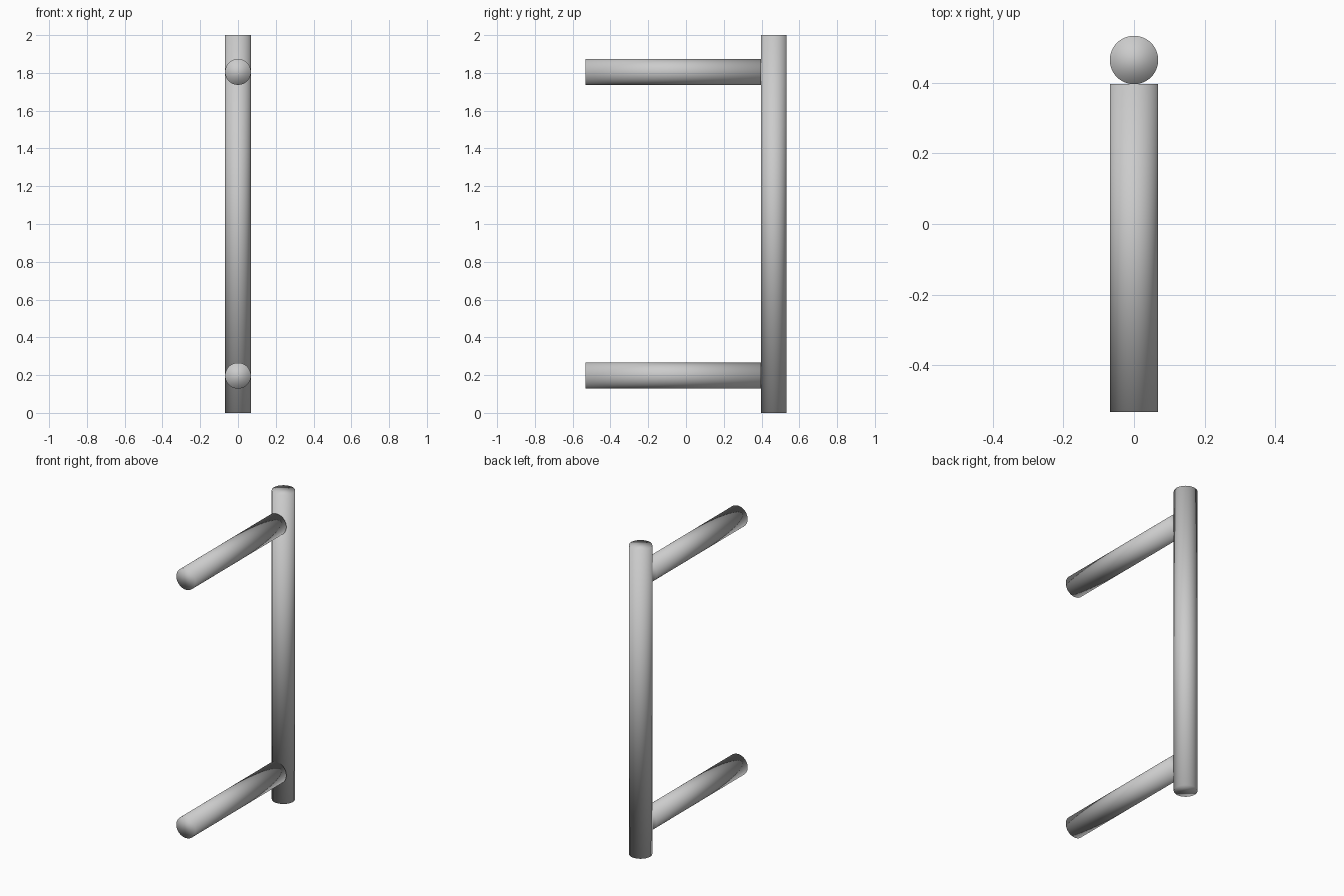
import bpy
import math

if "Cube" in bpy.data.objects:
    bpy.data.objects.remove(bpy.data.objects["Cube"])

R = 0.0685          # shared tube radius
HALF_Y = 0.533      # half of the overall depth
BAR_Y = HALF_Y - R  # grip bar axis


def rod(name, length, location, rotation=(0, 0, 0)):
    bpy.ops.mesh.primitive_cylinder_add(vertices=64, radius=R, depth=length,
                                        location=location, rotation=rotation)
    obj = bpy.context.object
    obj.name = name
    bpy.ops.object.shade_smooth()   # original blends softly into its end caps
    return obj


# Vertical grip bar
rod("grip_bar", 2.0, (0, BAR_Y, 1.0))

# Two standoff posts butting flat against the bar
post_back = BAR_Y - R + 0.001
post_len = post_back + HALF_Y
for name, z in (("lower_post", 0.197), ("upper_post", 1.805)):
    rod(name, post_len, (0, post_back - post_len / 2, z), (math.pi / 2, 0, 0))
